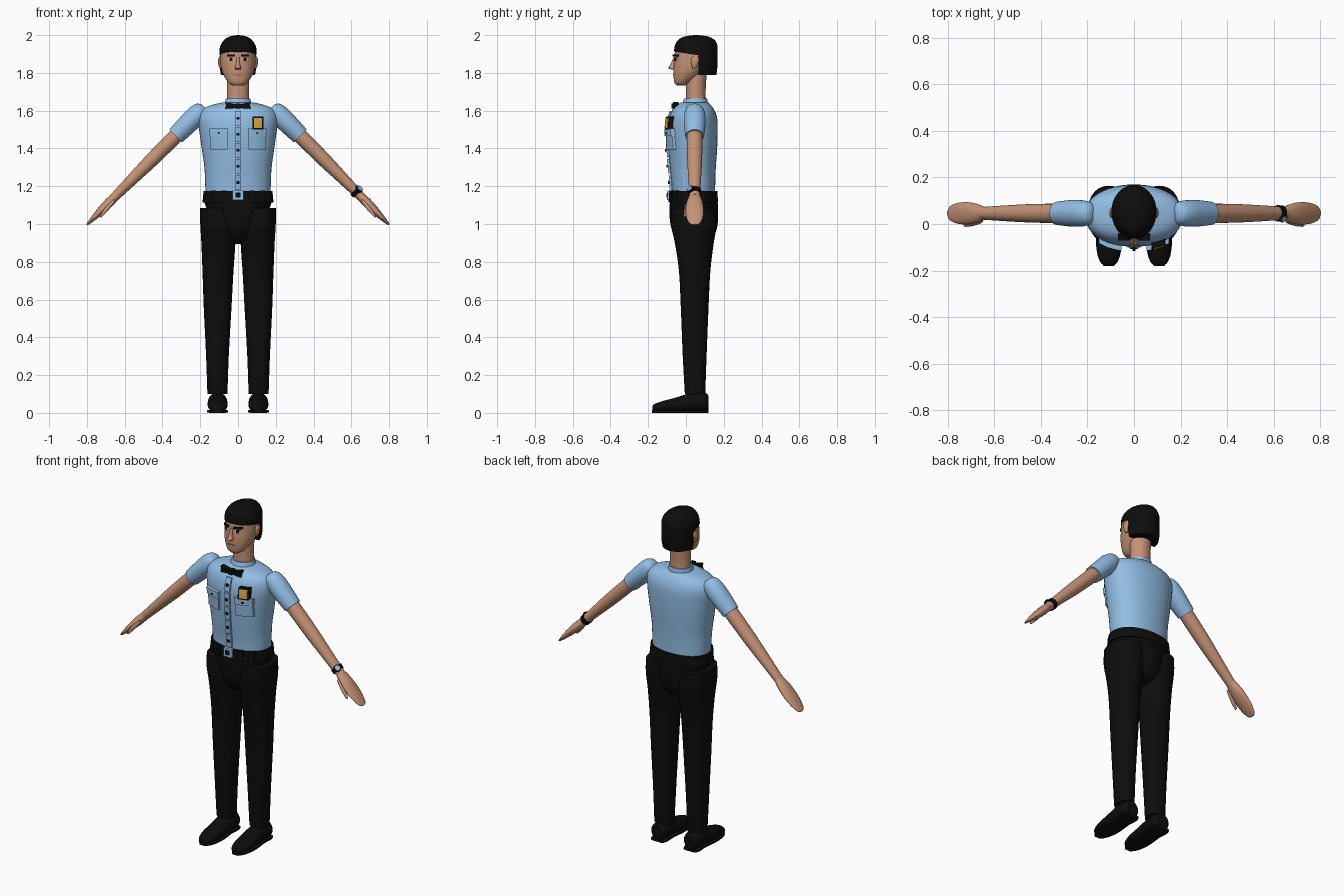
import bpy, bmesh, math
from mathutils import Vector


def material(name, rgb):
    m = bpy.data.materials.new(name)
    m.diffuse_color = (*rgb, 1)
    return m


BLUE = material("shirt blue", (0.29, 0.51, 0.77))
SKIN = material("skin", (0.56, 0.29, 0.18))
BLACK = material("black cloth", (0.004, 0.004, 0.004))
GOLD = material("gold", (0.70, 0.40, 0.04))
LIPS = material("lip brown", (0.30, 0.12, 0.07))
WHITE = material("eye white", (0.65, 0.62, 0.58))


def finish(name, bm, mat):
    bmesh.ops.recalc_face_normals(bm, faces=bm.faces)
    me = bpy.data.meshes.new(name)
    bm.to_mesh(me)
    bm.free()
    me.materials.append(mat)
    ob = bpy.data.objects.new(name, me)
    bpy.context.collection.objects.link(ob)
    return ob


def spline(rings, steps):
    """Smoothly interpolate a list of equal-length tuples."""
    out = []
    for i in range(len(rings) - 1):
        p0, p1, p2 = rings[max(i - 1, 0)], rings[i], rings[i + 1]
        p3 = rings[min(i + 2, len(rings) - 1)]
        for s in range(steps):
            t = s / steps
            out.append([0.5 * (2 * b + (c - a) * t + (2 * a - 5 * b + 4 * c - d) * t * t
                               + (3 * b - a - 3 * c + d) * t ** 3)
                        for a, b, c, d in zip(p0, p1, p2, p3)])
    return out + [list(rings[-1])]


def loft(name, rings, mat, u=(1, 0, 0), v=(0, 1, 0), e=2.0, n=36, steps=4, ymin=None, side=1):
    """Skin of superellipse rings (x, y, z, radius_u, radius_v)."""
    u, v, bm, loops = Vector(u), Vector(v), bmesh.new(), []
    for x, y, z, ru, rv in spline(rings, steps):
        loop = []
        for k in range(n):
            a = 2 * math.pi * k / n
            c, s = math.cos(a), math.sin(a)
            c = math.copysign(abs(c) ** (2 / e), c) * max(ru, 0.001)
            s = math.copysign(abs(s) ** (2 / e), s) * max(rv, 0.001)
            p = Vector((x, y, z)) + u * c + v * s
            if ymin is not None:
                p.y = max(p.y, ymin)
            p.x *= side
            loop.append(bm.verts.new(p))
        loops.append(loop)
    for a, b in zip(loops, loops[1:]):
        for k in range(n):
            bm.faces.new((a[k], a[(k + 1) % n], b[(k + 1) % n], b[k]))
    bm.faces.new(loops[0])
    bm.faces.new(loops[-1])
    return finish(name, bm, mat)


def upright(rows):
    """Rows (z, front, back, half width) to rings centred on x = 0."""
    return [(0, (f + b) / 2, z, w, (b - f) / 2) for z, f, b, w in rows]


def front_y(rings, x, z, e):
    fine = spline(rings, 6)
    r = min(fine, key=lambda q: abs(q[2] - z))
    return r[1] - r[4] * max(1 - abs(x / r[3]) ** e, 0.02) ** (1 / e)


def plate(name, base, e, x0, x1, z0, z1, off, mat, depth=0.016):
    """Raised plate following the front of a lofted body."""
    bm, nx, nz = bmesh.new(), 5, 4
    g = []
    for j in range(nz + 1):
        z = z0 + (z1 - z0) * j / nz
        xs = [x0 + (x1 - x0) * i / nx for i in range(nx + 1)]
        g.append([bm.verts.new((x, front_y(base, x, z, e) - off, z)) for x in xs])
    for j in range(nz):
        for i in range(nx):
            bm.faces.new((g[j][i], g[j][i + 1], g[j + 1][i + 1], g[j + 1][i]))
    ext = bmesh.ops.extrude_face_region(bm, geom=bm.faces[:], use_keep_orig=True)
    for q in ext["geom"]:
        if isinstance(q, bmesh.types.BMVert):
            q.co.y += depth
    return finish(name, bm, mat)


def prism(name, pts, y0, y1, mat):
    """Front-facing outline (x, z) given depth."""
    bm = bmesh.new()
    a = [bm.verts.new((x, y0, z)) for x, z in pts]
    b = [bm.verts.new((x, y1, z)) for x, z in pts]
    bm.faces.new(a)
    bm.faces.new(b)
    for k in range(len(pts)):
        m = (k + 1) % len(pts)
        bm.faces.new((a[k], a[m], b[m], b[k]))
    return finish(name, bm, mat)


# shirt body, collar and neck
TORSO = upright([(1.15, -0.075, 0.155, 0.172), (1.22, -0.077, 0.155, 0.174), (1.30, -0.085, 0.158, 0.178),
                 (1.40, -0.093, 0.165, 0.192), (1.50, -0.097, 0.168, 0.206), (1.56, -0.09, 0.165, 0.21),
                 (1.60, -0.075, 0.152, 0.196), (1.625, -0.055, 0.135, 0.155), (1.642, -0.03, 0.118, 0.09)])
loft("shirt_body", TORSO, BLUE, e=2.2, n=48)
loft("collar", upright([(1.62, -0.025, 0.12, 0.075), (1.64, -0.018, 0.116, 0.07), (1.665, -0.01, 0.112, 0.064)]),
     BLUE)
loft("neck", upright([(1.62, 0.0, 0.108, 0.06), (1.70, 0.0, 0.104, 0.059), (1.80, 0.0, 0.11, 0.06)]), SKIN)

# head and hair
HEAD = upright([(1.733, -0.05, 0.0, 0.03), (1.75, -0.062, 0.03, 0.053), (1.79, -0.066, 0.085, 0.077),
                (1.83, -0.066, 0.13, 0.09), (1.88, -0.062, 0.155, 0.094), (1.93, -0.055, 0.158, 0.091),
                (1.97, -0.03, 0.135, 0.07), (1.985, 0.0, 0.11, 0.04)])
loft("head", HEAD, SKIN, n=40)
hair = loft("hair_top", upright([(1.912, -0.063, 0.167, 0.097), (1.94, -0.06, 0.167, 0.095),
                                 (1.97, -0.046, 0.155, 0.078), (1.988, -0.02, 0.13, 0.055),
                                 (1.997, 0.015, 0.095, 0.028), (2.0, 0.05, 0.06, 0.003)]), BLACK)
for vert in hair.data.vertices:
    if vert.co.z < 1.915:
        vert.co.z -= 0.15 * (vert.co.y + 0.06)
loft("hair_back", upright([(1.788, -0.04, 0.16, 0.09), (1.83, -0.05, 0.166, 0.096), (1.93, -0.06, 0.167, 0.096)]),
     BLACK, ymin=0.065)

# face
prism_nose = loft("nose", [(0, -0.066, 1.818, 0.014, 0.006), (0, -0.073, 1.825, 0.017, 0.02),
                           (0, -0.066, 1.85, 0.010, 0.014), (0, -0.06, 1.885, 0.007, 0.006)], SKIN, n=16)
plate("mouth", HEAD, 2, -0.024, 0.024, 1.786, 1.791, 0.003, LIPS, 0.006)
for s, tag in ((1, "left"), (-1, "right")):
    a, b = sorted((s * 0.017, s * 0.058))
    plate("eyebrow_" + tag, HEAD, 2, a, b, 1.888, 1.898, 0.012, BLACK)
    a, b = sorted((s * 0.024, s * 0.05))
    plate("eye_" + tag, HEAD, 2, a, b, 1.866, 1.880, 0.003, WHITE, 0.006)
    a, b = sorted((s * 0.030, s * 0.045))
    plate("pupil_" + tag, HEAD, 2, a, b, 1.864, 1.882, 0.005, BLACK, 0.006)
    loft("ear_" + tag, [(0.09, 0.045, 1.822, 0.006, 0.008), (0.094, 0.045, 1.84, 0.01, 0.016),
                        (0.096, 0.048, 1.87, 0.01, 0.022), (0.093, 0.05, 1.888, 0.006, 0.012)],
         SKIN, n=16, side=s)

# arms and hands
ACROSS, FLAT = (0, 1, 0), (0.7071, 0, 0.7071)


def arm_rings(rows, y=0.046):
    return [(x, y, 1.796 - x, ry, rp) for x, ry, rp in rows]


for s, tag in ((1, "left"), (-1, "right")):
    loft("sleeve_" + tag, arm_rings([(0.178, 0.025, 0.022), (0.19, 0.046, 0.043), (0.22, 0.056, 0.054),
                                     (0.27, 0.057, 0.053), (0.33, 0.05, 0.048)]),
         BLUE, ACROSS, FLAT, side=s, n=28)
    loft("arm_" + tag, arm_rings([(0.31, 0.041, 0.04), (0.38, 0.041, 0.039), (0.46, 0.039, 0.037),
                                  (0.55, 0.034, 0.031), (0.655, 0.027, 0.024)]),
         SKIN, ACROSS, FLAT, side=s, n=28)
    loft("hand_" + tag, arm_rings([(0.64, 0.026, 0.022), (0.68, 0.042, 0.025), (0.72, 0.048, 0.022),
                                   (0.76, 0.044, 0.015), (0.79, 0.03, 0.008), (0.80, 0.012, 0.004)]),
         SKIN, ACROSS, FLAT, side=s, n=28)
    loft("thumb_" + tag, [(0.655, 0.012, 1.125, 0.008, 0.008), (0.69, 0.004, 1.085, 0.012, 0.011),
                          (0.722, -0.004, 1.045, 0.008, 0.007), (0.73, -0.006, 1.037, 0.003, 0.003)],
         SKIN, ACROSS, FLAT, side=s, n=14)

# wristwatch
loft("watch_band", arm_rings([(0.617, 0.035, 0.032), (0.636, 0.034, 0.031)]), BLACK, ACROSS, FLAT, steps=1)
for name, r, h, mat in (("watch_case", 0.02, 0.032, BLACK), ("watch_dial", 0.014, 0.036, BLUE)):
    c = Vector((0.627, 0.046, 1.169)) + Vector((-0.2, -0.95, 0.2)) * 0.004
    d = Vector((0.55, -0.63, 0.55)).normalized()
    p, q = c + d * 0.015, c + d * h
    loft(name, [(*p, r, r), (*q, r, r)], mat, d.orthogonal().normalized(),
         d.cross(d.orthogonal()).normalized(), n=16, steps=1)

# trousers and belt
BELT = upright([(1.115, -0.09, 0.17, 0.188), (1.175, -0.086, 0.166, 0.182)])
loft("belt", BELT, BLACK, e=2.2, steps=3)
loft("trouser_seat", upright([(0.895, -0.005, 0.095, 0.045), (0.92, -0.045, 0.135, 0.085),
                              (0.97, -0.075, 0.162, 0.115), (1.04, -0.087, 0.17, 0.15),
                              (1.13, -0.085, 0.167, 0.184)]), BLACK)
for x in (-0.13, -0.075, 0.075, 0.13):
    plate("belt_loop", BELT, 2.2, x - 0.013, x + 0.013, 1.115, 1.178, 0.008, BLACK)

for s, tag in ((1, "left"), (-1, "right")):
    loft("trouser_leg_" + tag, [(0.109, 0.048, 0.10, 0.053, 0.054), (0.109, 0.046, 0.30, 0.060, 0.063),
                                (0.108, 0.046, 0.55, 0.073, 0.073), (0.106, 0.046, 0.75, 0.082, 0.083),
                                (0.104, 0.044, 0.90, 0.090, 0.103), (0.107, 0.042, 1.0, 0.093, 0.122),
                                (0.112, 0.042, 1.085, 0.088, 0.118)], BLACK, side=s, e=2.2, n=28)
    # shoe upper runs heel to toe, with a thin wider sole below
    loft("shoe_" + tag, [(0.108, 0.118, 0.053, 0.035, 0.04), (0.108, 0.10, 0.056, 0.049, 0.05),
                         (0.108, 0.03, 0.056, 0.052, 0.05), (0.108, -0.05, 0.043, 0.053, 0.039),
                         (0.108, -0.12, 0.034, 0.05, 0.030), (0.108, -0.165, 0.026, 0.036, 0.022),
                         (0.108, -0.178, 0.022, 0.018, 0.014)], BLACK, v=(0, 0, 1), side=s, n=24)
    loft("sole_" + tag, [(0.108, 0.12, 0.008, 0.04, 0.008), (0.108, 0.09, 0.008, 0.05, 0.008),
                         (0.108, 0.03, 0.008, 0.047, 0.008), (0.108, -0.06, 0.008, 0.056, 0.008),
                         (0.108, -0.14, 0.008, 0.047, 0.008), (0.108, -0.18, 0.008, 0.022, 0.008)],
         BLACK, v=(0, 0, 1), e=5, side=s, n=24)

# buckle
plate("buckle_frame", BELT, 2.2, -0.028, 0.028, 1.128, 1.178, 0.012, BLUE)
plate("buckle_center", BELT, 2.2, -0.014, 0.014, 1.14, 1.166, 0.015, BLACK, 0.008)

# button placket
for z in (1.22, 1.305, 1.39, 1.475, 1.56):
    plate("placket_panel", TORSO, 2.2, -0.017, 0.017, z - 0.038, z + 0.038, 0.011, BLUE)
    plate("button", TORSO, 2.2, -0.007, 0.007, z - 0.007, z + 0.007, 0.018, BLACK)

# chest pockets
for s, tag in ((1, "left"), (-1, "right")):
    a, b = sorted((s * 0.056, s * 0.148))
    plate("pocket_" + tag, TORSO, 2.2, a, b, 1.395, 1.48, 0.014, BLUE, 0.02)
    plate("pocket_flap_" + tag, TORSO, 2.2, a - 0.003, b + 0.003, 1.465, 1.505, 0.021, BLUE, 0.026)
    m = (a + b) / 2
    plate("pocket_button_" + tag, TORSO, 2.2, m - 0.005, m + 0.005, 1.476, 1.486, 0.024, BLACK, 0.008)

# chest badge
plate("badge_backing", TORSO, 2.2, 0.076, 0.136, 1.50, 1.568, 0.022, BLACK, 0.026)
plate("badge_face", TORSO, 2.2, 0.084, 0.128, 1.508, 1.56, 0.025, GOLD, 0.008)

# bow tie
for s, tag in ((1, "left"), (-1, "right")):
    prism("bow_" + tag, [(0, 1.618), (s * 0.03, 1.612), (s * 0.068, 1.61), (s * 0.062, 1.628),
                         (s * 0.068, 1.646), (s * 0.03, 1.638), (0, 1.632)], -0.07, -0.04, BLACK)
prism("bow_knot", [(-0.012, 1.612), (0.012, 1.612), (0.012, 1.638), (-0.012, 1.638)], -0.077, -0.04, BLACK)

# smooth shading with crisp edges
for ob in bpy.context.collection.objects:
    ob.select_set(True)
    bpy.context.view_layer.objects.active = ob
bpy.ops.object.shade_smooth_by_angle(angle=math.radians(35))
